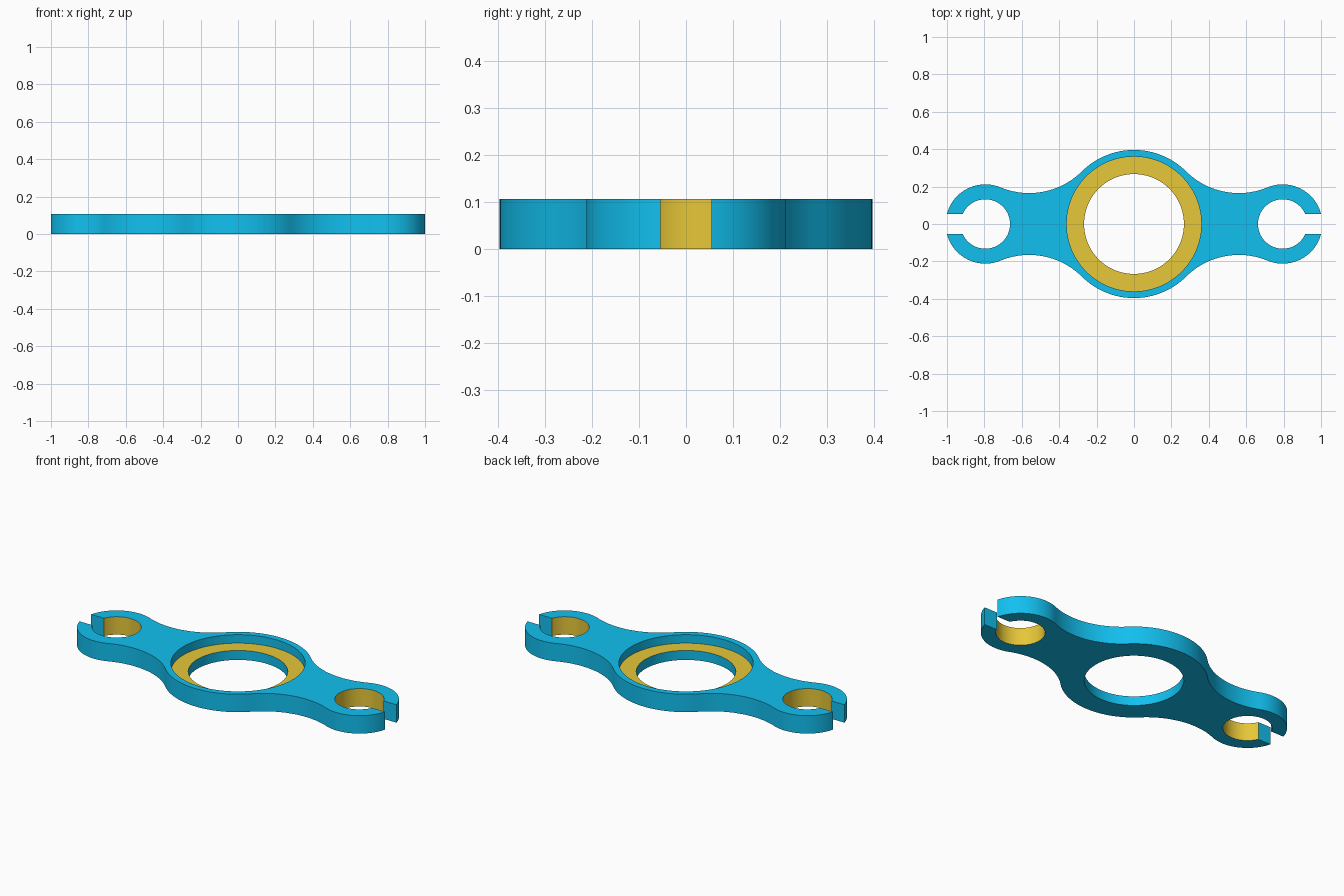
import bpy, bmesh
from math import sin, cos, pi, atan2, asin, sqrt, hypot

if "Cube" in bpy.data.objects:
    bpy.data.objects.remove(bpy.data.objects["Cube"])

H, LEDGE = 0.106, 0.056            # plate thickness, bearing ledge height
R_HUB, R_SEAT, R_BORE = 0.396, 0.36, 0.267
END_X, R_END, R_HOLE, SLOT = 0.795, 0.212, 0.132, 0.054
R_WAIST = 0.40


def material(name, rgb):
    m = bpy.data.materials.new(name)
    m.diffuse_color = (*rgb, 1)
    m.use_nodes = True
    m.node_tree.nodes["Principled BSDF"].inputs["Base Color"].default_value = m.diffuse_color
    return m


def arc(cx, cy, r, a0, a1, n):
    return [(cx + r * cos(a0 + (a1 - a0) * i / n), cy + r * sin(a0 + (a1 - a0) * i / n))
            for i in range(n + 1)]


# Quarter outline: hub arc, tangent concave waist, clip arc, slot, clip hole
d1, d2 = R_HUB + R_WAIST, R_END + R_WAIST
wx = (d1**2 - d2**2 + END_X**2) / (2 * END_X)
wy = sqrt(d1**2 - wx**2)
t1, t2 = atan2(wy, wx), atan2(wy, wx - END_X)
quarter = (arc(0, 0, R_HUB, pi / 2, t1, 16)
           + arc(wx, wy, R_WAIST, t1 + pi, t2 + pi, 20)[1:]
           + arc(END_X, 0, R_END, t2, asin(SLOT / R_END), 24)[1:]
           + arc(END_X, 0, R_HOLE, asin(SLOT / R_HOLE), pi, 32))
right = quarter + [(x, -y) for x, y in reversed(quarter[:-1])]
outline = right[:-1] + [(-x, -y) for x, y in right[:-1]]

bm = bmesh.new()


def ring(points, z):
    return [bm.verts.new((x, y, z)) for x, y in points]


def strip(a, b, gold=lambda v, w: False):
    n = len(a)
    for i in range(n):
        j = (i + 1) % n
        f = bm.faces.new((a[i], a[j], b[j], b[i]))
        f.material_index = int(gold(a[i], a[j]))


def cap(*loops):
    edges = [bm.edges.get((l[i - 1], l[i])) for l in loops for i in range(len(l))]
    bmesh.ops.triangle_fill(bm, edges=edges, use_beauty=True)


def in_clip(v, w):
    return all(abs(hypot(abs(p.co.x) - END_X, p.co.y) - R_HOLE) < 1e-4 for p in (v, w))


# Outer wall, with the clip holes in gold
out_lo, out_hi = ring(outline, 0), ring(outline, H)
strip(out_lo, out_hi, in_clip)

# Stepped central bore with a gold ledge
seat, bore = (arc(0, 0, r, 0, 2 * pi, 96)[:-1] for r in (R_SEAT, R_BORE))
seat_hi, seat_lo = ring(seat, H), ring(seat, LEDGE)
bore_hi, bore_lo = ring(bore, LEDGE), ring(bore, 0)
strip(seat_hi, seat_lo)
strip(seat_lo, bore_hi, lambda v, w: True)
strip(bore_hi, bore_lo)

# Flat top and bottom
cap(out_hi, seat_hi)
cap(out_lo, bore_lo)
bmesh.ops.recalc_face_normals(bm, faces=bm.faces[:])

mesh = bpy.data.meshes.new("clip_bracket")
bm.to_mesh(mesh)
bm.free()
mesh.materials.append(material("blue", (0.006, 0.53, 0.87)))
mesh.materials.append(material("gold", (0.80, 0.57, 0.04)))
bracket = bpy.data.objects.new("clip_bracket", mesh)
bpy.context.collection.objects.link(bracket)
bpy.context.view_layer.objects.active = bracket
bracket.select_set(True)
bpy.ops.object.shade_smooth_by_angle(angle=pi / 6)
